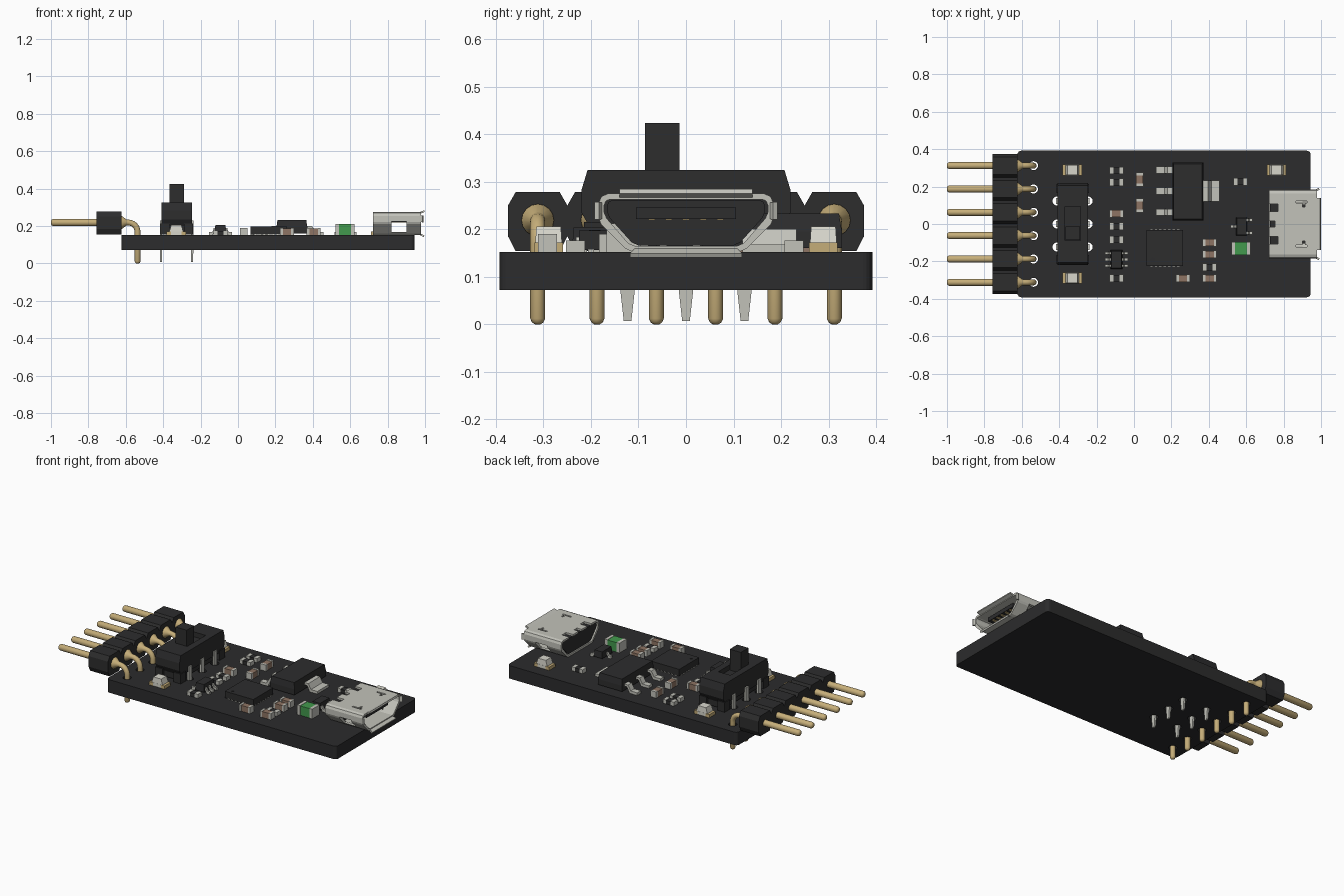
import bpy, bmesh, math
from mathutils import Vector

if "Cube" in bpy.data.objects:
    bpy.data.objects.remove(bpy.data.objects["Cube"], do_unlink=True)


def material(name, rgb, rough=0.6):
    m = bpy.data.materials.new(name)
    m.use_nodes = True
    m.diffuse_color = (*rgb, 1)
    bsdf = m.node_tree.nodes["Principled BSDF"]
    bsdf.inputs["Base Color"].default_value = (*rgb, 1)
    bsdf.inputs["Roughness"].default_value = rough
    return m


BLACK = material("black plastic", (0.026, 0.026, 0.027))
BOARD = material("board black", (0.025, 0.025, 0.026))
METAL = material("tin metal", (0.54, 0.54, 0.49))
GOLD = material("gold", (0.56, 0.42, 0.19))
BROWN = material("ceramic brown", (0.27, 0.175, 0.125))
GREEN = material("green lens", (0.055, 0.32, 0.075))
WHITE = material("white lens", (0.68, 0.67, 0.60))
TOP = 0.152  # upper face of the board


def finish(name, bm, mat, bevel=0, smooth=False):
    bmesh.ops.recalc_face_normals(bm, faces=bm.faces)
    me = bpy.data.meshes.new(name)
    bm.to_mesh(me)
    bm.free()
    ob = bpy.data.objects.new(name, me)
    bpy.context.collection.objects.link(ob)
    if mat:
        me.materials.append(mat)
    if bevel:
        mod = ob.modifiers.new("bevel", "BEVEL")
        mod.width, mod.segments = bevel, 1
    if smooth:
        bpy.ops.object.select_all(action="DESELECT")
        ob.select_set(True)
        bpy.context.view_layer.objects.active = ob
        bpy.ops.object.shade_smooth_by_angle(angle=math.radians(40))
    return ob


def loft(name, rings, mat, smooth=False, bevel=0):
    """Skin a list of equal rings of points and cap both ends."""
    bm = bmesh.new()
    vs = [[bm.verts.new(p) for p in r] for r in rings]
    n = len(rings[0])
    for a, b in zip(vs, vs[1:]):
        for i in range(n):
            bm.faces.new((a[i], a[(i + 1) % n], b[(i + 1) % n], b[i]))
    bm.faces.new(vs[0])
    bm.faces.new(vs[-1])
    return finish(name, bm, mat, bevel, smooth)


def rect(x, y, z, sx, sy):
    return [(x - sx / 2, y - sy / 2, z), (x + sx / 2, y - sy / 2, z),
            (x + sx / 2, y + sy / 2, z), (x - sx / 2, y + sy / 2, z)]


def box(name, x, y, sx, sy, z0, z1, mat, bevel=0, taper=(1, 1)):
    return loft(name, [rect(x, y, z0, sx, sy),
                       rect(x, y, z1, sx * taper[0], sy * taper[1])], mat, bevel=bevel)


def prism(name, prof, x0, x1, mat, bevel=0, smooth=False):
    return loft(name, [[(x, y, z) for y, z in prof] for x in (x0, x1)], mat, smooth, bevel)


def cyl(name, x, y, r, z0, z1, mat, n=20):
    c = [(x + r * math.cos(2 * math.pi * i / n), y + r * math.sin(2 * math.pi * i / n)) for i in range(n)]
    return loft(name, [[(a, b, z) for a, b in c] for z in (z0, z1)], mat, True)


def tube(name, path, y, mat, n=16):
    """Round tube along (x, z, radius) points in the xz plane."""
    rings = []
    for i, (x, z, r) in enumerate(path):
        a, b = path[max(i - 1, 0)], path[min(i + 1, len(path) - 1)]
        t = Vector((b[0] - a[0], 0, b[1] - a[1])).normalized()
        side = Vector((t.z, 0, -t.x))
        rings.append([Vector((x, y, z)) + r * (side * math.cos(2 * math.pi * k / n)
                      + Vector((0, math.sin(2 * math.pi * k / n), 0))) for k in range(n)])
    return loft(name, rings, mat, True)


def cut(ob, cutters):
    bpy.context.view_layer.objects.active = ob
    for c in cutters:
        mod = ob.modifiers.new("cut", "BOOLEAN")
        mod.operation, mod.solver, mod.object = "DIFFERENCE", "EXACT", c
        bpy.ops.object.modifier_apply(modifier=mod.name)
        bpy.data.objects.remove(c, do_unlink=True)


# Circuit board with rounded corners and drilled holes
PIN_Y = [(i - 2.5) * 0.1248 for i in range(6)]
SWITCH_PINS = [(x, y) for x in (-0.412, -0.245) for y in (-0.123, 0, 0.123)]
corner = []
for cx, cy, a0 in ((0.924, 0.372, 0), (-0.603, 0.372, 90), (-0.603, -0.372, 180), (0.924, -0.372, 270)):
    for k in range(5):
        a = math.radians(a0 + k * 22.5)
        corner.append((cx + 0.02 * math.cos(a), cy + 0.02 * math.sin(a)))
board = loft("circuit_board", [[(x, y, z) for x, y in corner] for z in (0.072, TOP)], BOARD)
cut(board, [cyl("drill", x, y, 0.024, 0, 0.2, None)
            for x, y in [(-0.537, y) for y in PIN_Y] + SWITCH_PINS])

# Angled pin header
for i, y in enumerate(PIN_Y):
    h, c = 0.0624, 0.016
    prof = [(y - h, 0.185), (y - h + c, 0.154), (y + h - c, 0.154), (y + h, 0.185),
            (y + h, 0.250), (y + h - c, 0.278), (y - h + c, 0.278), (y - h, 0.250)]
    prism(f"header_block_{i}", prof, -0.757, -0.624, BLACK)
    bend = [(-0.587 + 0.05 * math.sin(a), 0.169 + 0.05 * math.cos(a), 0.0157)
            for a in [math.radians(d) for d in range(0, 91, 15)]]
    path = [(-1.0, 0.219, 0.009), (-0.996, 0.219, 0.015), (-0.988, 0.219, 0.019), (-0.62, 0.219, 0.019)]
    tube(f"header_pin_{i}", path, y, GOLD)
    tube(f"header_pin_bend_{i}", [(-0.63, 0.219, 0.034), (-0.62, 0.219, 0.034), (-0.598, 0.219, 0.017)] + bend +
         [(-0.537, 0.012, 0.0157), (-0.537, 0.004, 0.012), (-0.537, 0.0, 0.006)], y, GOLD)

# Slide switch
SX = -0.327
prof = [(-0.207, 0.325), (0.207, 0.325), (0.22, 0.282), (0.22, 0.235), (0.2, 0.2), (-0.2, 0.2),
        (-0.22, 0.235), (-0.22, 0.282)]
shell = prism("switch_body", prof, SX - 0.082, SX + 0.082, BLACK)
cut(shell, [box("slot", SX, 0.003, 0.082, 0.18, 0.295, 0.4, None)])
box("switch_base", SX, 0, 0.135, 0.40, 0.165, 0.21, BLACK)
for s in (-1, 1):
    for t in (-1, 1):
        box("switch_corner_tab", SX + s * 0.062, t * 0.19, 0.05, 0.05, 0.155, 0.215, BLACK)
box("switch_knob", SX, -0.05, 0.076, 0.073, 0.29, 0.424, BLACK)
for i, (x, y) in enumerate(SWITCH_PINS):
    loft(f"switch_pin_{i}", [rect(x, y, 0.007, 0.010, 0.016), rect(x, y, 0.07, 0.012, 0.03),
                             rect(x, y, 0.23, 0.012, 0.03)], METAL)


# Small surface mounted parts
def chip(name, x, y, body, z, length=0.075, width=0.04, upright=False, end=0.02):
    """Two terminal part: a body between two metal ends."""
    def part(n, off, l, w, top, mat):
        if upright:
            box(n, x, y + off, w, l, TOP, top, mat)
        else:
            box(n, x + off, y, l, w, TOP, top, mat)
    part(name + "_body", 0, length - 2 * end, width * 0.96, z - 0.002, body)
    for s in (-1, 1):
        part(name + "_end", s * (length - end) / 2, end, width, z, METAL)


for x, y in ((-0.094, 0.286), (-0.094, 0.222), (-0.094, -0.013), (-0.094, -0.083),
             (-0.094, -0.291), (0.57, 0.227), (0.404, -0.232)):
    chip("resistor", x, y, BLACK, 0.176, end=0.022)
for x, y, up in ((-0.094, 0.056, 0), (0.03, 0.238, 1), (0.03, 0.099, 1), (0.404, -0.099, 0),
                 (0.404, -0.163, 0), (0.404, -0.291, 0), (0.262, -0.291, 0)):
    chip("capacitor", x, y, BROWN, 0.19, upright=bool(up), end=0.015)
chip("green_led", 0.572, -0.131, GREEN, 0.212, 0.102, 0.072, end=0.02)

# White indicator lights
for x, y in ((-0.33, 0.289), (-0.33, -0.289), (0.762, 0.289)):
    box("led_base", x, y, 0.06, 0.058, TOP, 0.172, WHITE)
    for s in (-1, 1):
        box("led_terminal", x + s * 0.04, y, 0.024, 0.06, TOP, 0.172, GOLD)
    box("led_lens", x, y, 0.074, 0.056, 0.172, 0.206, WHITE, taper=(0.72, 0.92))


# Legs bent from the package side down to the board
def leg(name, x, y, s, reach, width, z):
    prof = [(0, z), (0.3, z), (0.5, TOP + 0.016), (1, TOP + 0.016), (1, TOP), (0.4, TOP),
            (0.2, z - 0.014), (0, z - 0.014)]
    loft(name, [[(x + s * reach * u, y + w, h) for u, h in prof]
                for w in (-width / 2, width / 2)], METAL)


# Voltage regulator
box("regulator_body", 0.288, 0.174, 0.165, 0.308, 0.16, 0.195, BLACK)
box("regulator_cap", 0.288, 0.174, 0.165, 0.308, 0.195, 0.233, BLACK, taper=(0.93, 0.96))
for y in (0.289, 0.176, 0.063):
    leg("regulator_leg", 0.206, y, -1, 0.088, 0.036, 0.2)
leg("regulator_tab", 0.37, 0.176, 1, 0.088, 0.114, 0.2)

# Square controller with fine pads and an orientation dot
box("controller_body", 0.165, -0.128, 0.194, 0.194, 0.156, 0.197, BLACK)
for i in range(7):
    o = (i - 3) * 0.024
    for s in (-1, 1):
        box("controller_pad", 0.165 + s * 0.089, -0.128 + o, 0.018, 0.012, TOP, 0.157, METAL)
        box("controller_pad", 0.165 + o, -0.128 + s * 0.089, 0.012, 0.018, TOP, 0.157, METAL)
cyl("controller_dot", 0.1, -0.192, 0.012, 0.19, 0.1985, BOARD)

# Six legged chip and three legged transistor
box("small_chip_body", -0.094, -0.19, 0.064, 0.1, 0.16, 0.205, BLACK, taper=(0.85, 0.92))
for s in (-1, 1):
    for o in (-0.034, 0, 0.034):
        leg("small_chip_leg", -0.094 + s * 0.026, -0.19 + o, s, 0.036, 0.014, 0.184)
box("transistor_body", 0.575, -0.013, 0.058, 0.098, 0.16, 0.2, BLACK, taper=(0.88, 0.93))
for s, y in ((1, 0.022), (1, -0.048), (-1, -0.013)):
    leg("transistor_leg", 0.575 + s * 0.025, y, s, 0.034, 0.016, 0.182)


# Connector shell with side windows, rear notches and latch slots
def outline(w, low, z0, z1, c):
    half = [(low, z0), (low + 0.014, z0 + 0.006), (w - 0.005, z0 + 0.058), (w, z0 + 0.07),
            (w, z1 - c), (w - c * 0.3, z1 - c * 0.3), (w - c, z1)]
    return half + [(-y, z) for y, z in reversed(half)]


inner = outline(0.172, 0.108, 0.165, 0.263, 0.012)
port = prism("connector_shell", outline(0.184, 0.113, 0.153, 0.275, 0.02), 0.722, 0.978, METAL)
cuts = [prism("bore", inner, 0.6, 1.1, None),
        box("window", 0.86, 0, 0.08, 0.6, 0.169, 0.224, None)]
for s in (-1, 1):
    cuts += [box("notch", 0.735, s * 0.088, 0.07, 0.04, 0.22, 0.4, None),
             box("latch", 0.895, s * 0.118, 0.06, 0.01, 0.24, 0.4, None),
             box("latch_end", 0.908, s * 0.105, 0.012, 0.03, 0.24, 0.4, None)]
cuts.append(box("notch_mid", 0.728, 0, 0.05, 0.03, 0.22, 0.4, None))
cut(port, cuts)
prism("connector_core", outline(0.166, 0.1, 0.166, 0.2615, 0.012), 0.728, 0.8, BLACK)
box("connector_tongue", 0.87, 0, 0.16, 0.21, 0.222, 0.246, BLACK)
for i in range(5):
    box("connector_contact", 0.875, (i - 2) * 0.036, 0.14, 0.014, 0.219, 0.223, GOLD)


# Flared lips around the connector mouth
def lip(name, pts):
    """Sheet between two edges, given thickness."""
    bm = bmesh.new()
    bm.faces.new([bm.verts.new(p) for p in pts])
    ob = finish(name, bm, METAL)
    mod = ob.modifiers.new("thickness", "SOLIDIFY")
    mod.thickness, mod.offset = 0.010, 0


lip("lip_top", [(0.97, -0.14, 0.269), (0.97, 0.14, 0.269), (0.997, 0.14, 0.28), (0.997, -0.14, 0.28)])
lip("lip_bottom", [(0.97, -0.105, 0.158), (0.97, 0.105, 0.158), (0.995, 0.118, 0.145), (0.995, -0.118, 0.145)])
for s in (-1, 1):
    lip("lip_side", [(0.97, s * 0.178, 0.222), (0.97, s * 0.178, 0.255),
                     (0.99, s * 0.188, 0.257), (0.99, s * 0.188, 0.22)])
